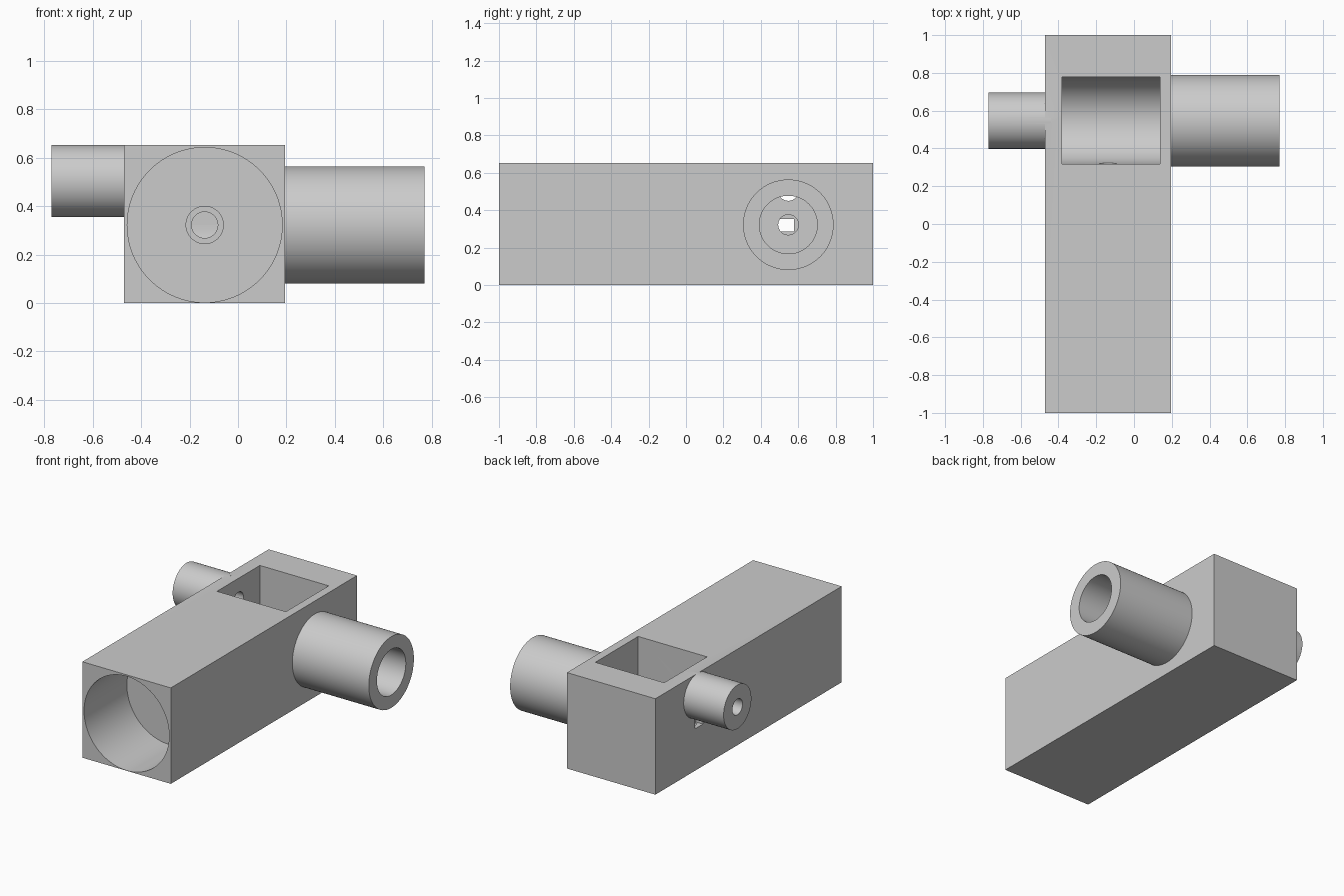
import bpy
import math
from mathutils import Vector

cube = bpy.data.objects.get("Cube")
if cube:
    bpy.data.objects.remove(cube, do_unlink=True)

grey = bpy.data.materials.new("plain grey")
grey.use_nodes = True
COLOUR = (0.6, 0.6, 0.6, 1)
grey.diffuse_color = COLOUR
grey.node_tree.nodes["Principled BSDF"].inputs["Base Color"].default_value = COLOUR


def box(name, low, high):
    low, high = Vector(low), Vector(high)
    bpy.ops.mesh.primitive_cube_add(size=1, location=(low + high) / 2)
    obj = bpy.context.object
    obj.name = name
    obj.scale = high - low
    bpy.ops.object.transform_apply(location=True, rotation=True, scale=True)
    return obj


def rod(name, start, end, radius):
    start, end = Vector(start), Vector(end)
    axis = end - start
    bpy.ops.mesh.primitive_cylinder_add(vertices=96, radius=radius, depth=axis.length,
                                        location=(start + end) / 2,
                                        rotation=axis.to_track_quat("Z", "Y").to_euler())
    obj = bpy.context.object
    obj.name = name
    bpy.ops.object.transform_apply(location=True, rotation=True, scale=True)
    return obj


def combine(target, tool, operation):
    mod = target.modifiers.new(tool.name, "BOOLEAN")
    mod.operation = operation
    mod.solver = "EXACT"
    mod.object = tool
    tool.hide_render = True
    bpy.context.view_layer.objects.active = target
    bpy.ops.object.modifier_apply(modifier=mod.name)
    bpy.data.objects.remove(tool, do_unlink=True)


LEFT, RIGHT = -0.47, 0.195      # block sides
MID_X = (LEFT + RIGHT) / 2
PORT_Y, MID_Z, SMALL_Z = 0.547, 0.322, 0.504

# Block with a pipe on each side
body = box("valve_body", (LEFT, -1, 0), (RIGHT, 1, 0.652))
combine(body, rod("large_pipe", (0.17, PORT_Y, MID_Z), (0.77, PORT_Y, MID_Z), 0.242), "UNION")
combine(body, rod("small_pipe", (-0.77, PORT_Y, SMALL_Z), (-0.44, PORT_Y, SMALL_Z), 0.149), "UNION")

# Round-bottomed chamber open at the top
CHAMBER = 0.23
combine(body, rod("chamber_floor", (-0.38, PORT_Y, MID_Z), (0.138, PORT_Y, MID_Z), CHAMBER), "DIFFERENCE")
combine(body, box("chamber_opening", (-0.38, PORT_Y - CHAMBER, MID_Z),
                  (0.138, PORT_Y + CHAMBER, 0.7)), "DIFFERENCE")

# Front bore, narrowing in steps to the chamber
for name, y0, y1, radius in (("front_bore", -1.1, -0.54, 0.32),
                             ("rod_bore", -0.6, 0.1, 0.077),
                             ("rod_passage", 0.05, 0.4, 0.054)):
    combine(body, rod(name, (MID_X, y0, MID_Z), (MID_X, y1, MID_Z), radius), "DIFFERENCE")

# Pipe bores and the small opening below the small pipe
for name, x0, x1, z, radius in (("large_pipe_bore", 0.1, 0.8, MID_Z, 0.155),
                                ("small_pipe_bore", -0.8, -0.35, SMALL_Z, 0.054),
                                ("side_recess", -0.44, -0.35, MID_Z, 0.054)):
    combine(body, rod(name, (x0, PORT_Y, z), (x1, PORT_Y, z), radius), "DIFFERENCE")
combine(body, box("side_slot", (-0.5, 0.49, 0.285), (-0.42, 0.577, 0.352)), "DIFFERENCE")

# Colour and shading
body.data.materials.clear()
body.data.materials.append(grey)
for face in body.data.polygons:
    face.material_index = 0
bpy.ops.object.select_all(action="DESELECT")
body.select_set(True)
bpy.context.view_layer.objects.active = body
bpy.ops.object.shade_smooth_by_angle(angle=math.radians(30))
